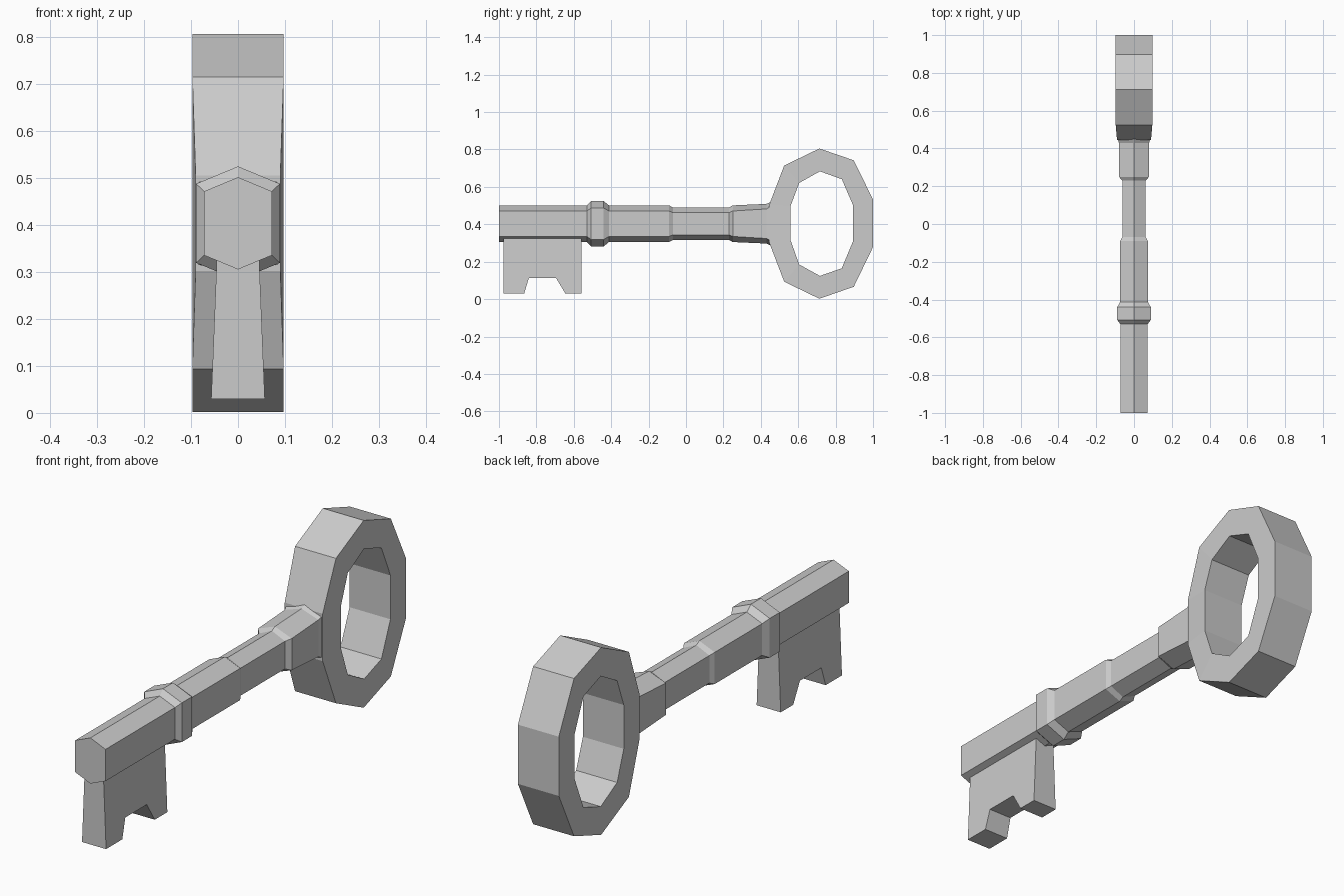
import bpy, bmesh

cube = bpy.data.objects.get("Cube")
if cube:
    bpy.data.objects.remove(cube, do_unlink=True)

metal = bpy.data.materials.new("grey metal")
metal.use_nodes = True
GREY = (0.6, 0.6, 0.6, 1)
metal.diffuse_color = GREY
metal.node_tree.nodes["Principled BSDF"].inputs["Base Color"].default_value = GREY

AXIS = 0.403  # height of the shaft axis


def finish(name, bm):
    bmesh.ops.recalc_face_normals(bm, faces=bm.faces)
    mesh = bpy.data.meshes.new(name)
    bm.to_mesh(mesh)
    bm.free()
    mesh.materials.append(metal)
    obj = bpy.data.objects.new(name, mesh)
    bpy.context.collection.objects.link(obj)


def bridge(bm, a, b):
    n = len(a)
    for i in range(n):
        j = (i + 1) % n
        bm.faces.new((a[i], a[j], b[j], b[i]))


# Hexagonal shaft with collar: y, half width, shoulder height, peak height
stations = [
    (-1.0, .072, .068, .098), (-.53, .072, .068, .098),
    (-.508, .089, .084, .121), (-.44, .089, .084, .121),
    (-.412, .073, .068, .098), (-.09, .073, .068, .098),
    (-.07, .062, .059, .087), (.23, .062, .059, .087),
    (.25, .08, .068, .098), (.43, .08, .079, .106),
    (.46, .088, .095, .120),
]
bm = bmesh.new()
rings = []
for y, w, s, p in stations:
    outline = [(0, p), (w, s), (w, -s), (0, -p), (-w, -s), (-w, s)]
    rings.append([bm.verts.new((x, y, AXIS + z)) for x, z in outline])
for a, b in zip(rings, rings[1:]):
    bridge(bm, a, b)
bm.faces.new(rings[0])
bm.faces.new(rings[-1])
finish("shaft", bm)

# Ten-sided bow, slightly thinner where it meets the shaft
outer = [(.445, .505), (.525, .714), (.713, .805), (.897, .742), (1.0, .532),
         (1.0, .278), (.897, .066), (.713, .002), (.525, .093), (.445, .302)]
inner = [(.56, .5), (.605, .621), (.716, .683), (.833, .641), (.894, .5),
         (.894, .312), (.833, .165), (.716, .124), (.605, .185), (.56, .312)]
bm = bmesh.new()
loops = []
for side, points in ((-1, outer), (1, outer), (1, inner), (-1, inner)):
    loops.append([bm.verts.new((side * (.09 if y < .5 else .097), y, z))
                  for y, z in points])
for i in range(4):
    bridge(bm, loops[i], loops[(i + 1) % 4])
finish("bow_handle", bm)

# Notched bit that widens downwards
notch = [(-.975, .34), (-.975, .03), (-.865, .03), (-.84, .113),
         (-.695, .113), (-.645, .03), (-.56, .03), (-.56, .34)]
bm = bmesh.new()
sides = [[bm.verts.new((s * (.057 - .04 * (z - .03)), y, z)) for y, z in notch]
         for s in (-1, 1)]
bridge(bm, *sides)
for loop in sides:
    bm.faces.new(loop)
finish("key_bit", bm)
